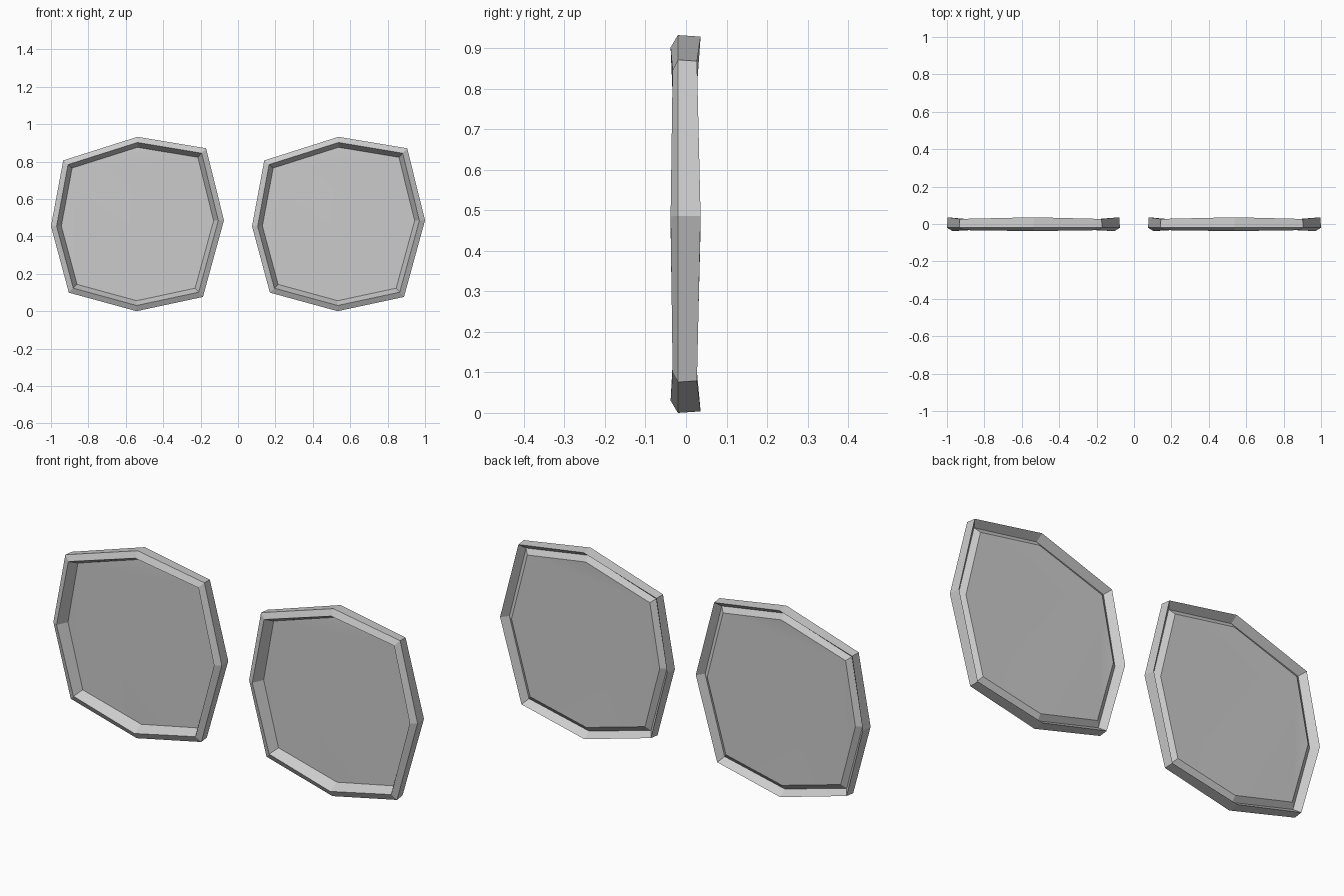
import bpy, bmesh

cube = bpy.data.objects.get("Cube")
if cube:
    bpy.data.objects.remove(cube, do_unlink=True)

grey = bpy.data.materials.new("light_grey")
grey.use_nodes = True
grey.diffuse_color = (0.6, 0.6, 0.6, 1)
grey.node_tree.nodes["Principled BSDF"].inputs["Base Color"].default_value = (0.6, 0.6, 0.6, 1)

CENTRE_X, CENTRE_Z = 0.5375, 0.466
# Uneven octagon outline (x, z) about its centre, starting at the upper corner
# on the -x side; corners alternate between shallow and deep.
OUTLINE = [(-0.397, 0.34), (0, 0.466), (0.367, 0.405), (0.4625, 0.02),
           (0.35, -0.39), (-0.005, -0.466), (-0.367, -0.367), (-0.4625, -0.012)]
# Section of the rim: (scale of outline, depth at shallow corner, depth at deep corner)
SECTION = [(0.88, 0.011, 0.015),    # pane edge, front
           (0.935, -0.033, -0.038), # front ridge
           (1.0, -0.02, -0.02),     # outer front edge
           (0.992, 0.027, 0.036),   # outer back edge
           (0.935, -0.003, 0.0),    # groove behind the ridge
           (0.88, 0.015, 0.02)]     # pane edge, back


def add_pane(bm, ring):
    """Fan of smooth triangles from the first corner."""
    for a, b in zip(ring[1:], ring[2:]):
        bm.faces.new((ring[0], a, b)).smooth = True


def framed_pane(name, centre_x):
    bm = bmesh.new()
    rings = [[bm.verts.new((centre_x + x * s, (shallow, deep)[i % 2], CENTRE_Z + z * s))
              for i, (x, z) in enumerate(OUTLINE)]
             for s, shallow, deep in SECTION]
    # Rim strips
    for r, q in zip(rings, rings[1:]):
        for i in range(len(r)):
            j = (i + 1) % len(r)
            bm.faces.new((r[i], r[j], q[j], q[i]))
    # Front and back of the pane
    add_pane(bm, rings[0])
    add_pane(bm, rings[-1])
    bmesh.ops.recalc_face_normals(bm, faces=bm.faces)
    for e in bm.edges:
        e.smooth = all(f.smooth for f in e.link_faces)
    mesh = bpy.data.meshes.new(name)
    bm.to_mesh(mesh)
    bm.free()
    mesh.materials.append(grey)
    bpy.context.collection.objects.link(bpy.data.objects.new(name, mesh))


framed_pane("left_framed_pane", CENTRE_X)
framed_pane("right_framed_pane", -CENTRE_X)
